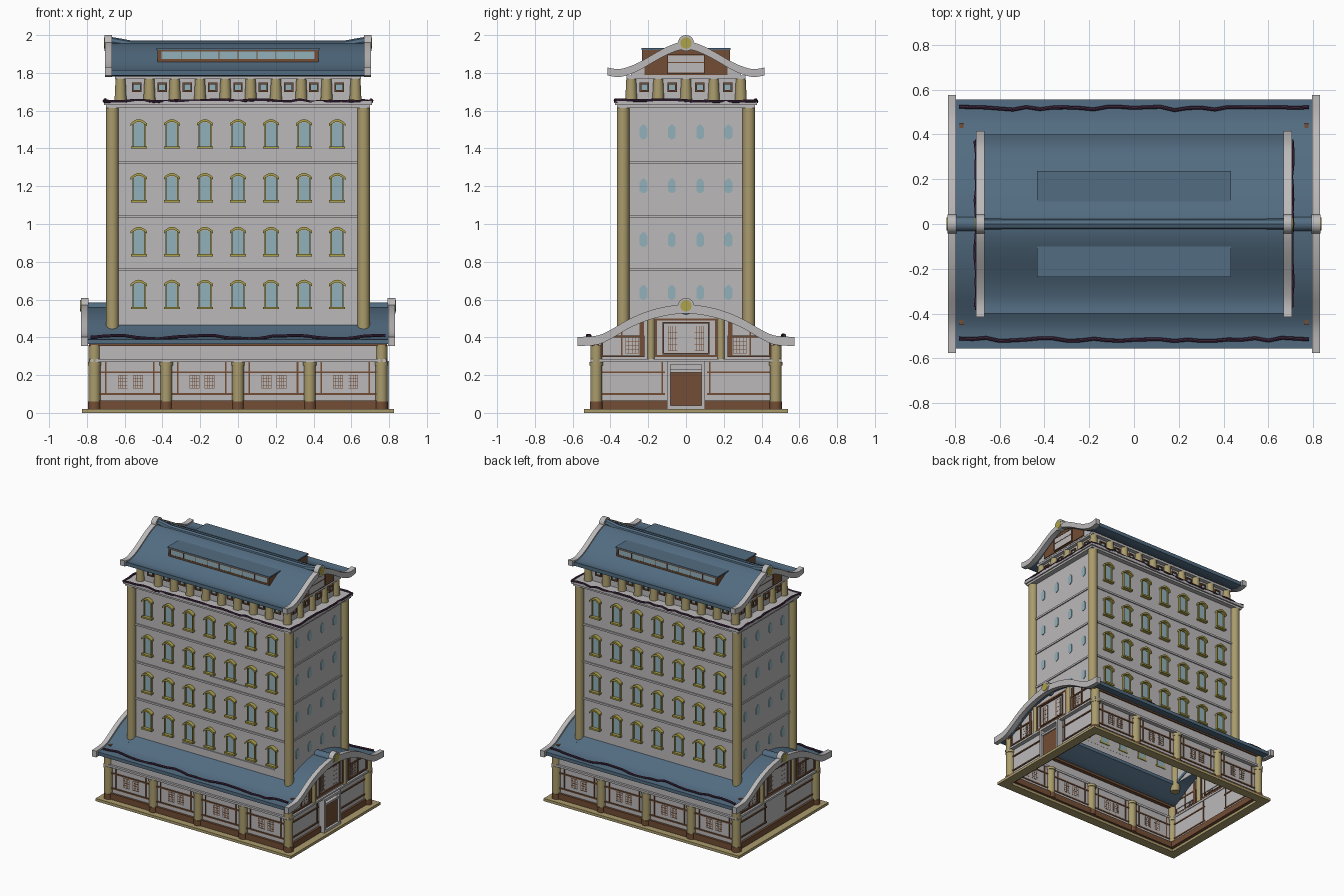
import bpy, bmesh, math, random
from mathutils import Matrix, Vector

if "Cube" in bpy.data.objects:
    bpy.data.objects.remove(bpy.data.objects["Cube"])

random.seed(4)

def mat(name, r, g, b):
    m = bpy.data.materials.new(name)
    m.diffuse_color = (r, g, b, 1)
    m.use_nodes = True
    m.node_tree.nodes["Principled BSDF"].inputs["Base Color"].default_value = m.diffuse_color
    return m

WHITE = mat("plaster white", 0.50, 0.485, 0.485)
BLUE = mat("roof blue", 0.085, 0.15, 0.22)
TAN = mat("column tan", 0.40, 0.33, 0.15)
BROWN = mat("timber brown", 0.17, 0.075, 0.035)
GOLD = mat("trim gold", 0.42, 0.36, 0.07)
GLASS = mat("window glass", 0.29, 0.44, 0.50)
PURPLE = mat("vine purple", 0.06, 0.025, 0.06)

def done(bm, name, m):
    bmesh.ops.recalc_face_normals(bm, faces=bm.faces)
    me = bpy.data.meshes.new(name)
    bm.to_mesh(me)
    bm.free()
    me.materials.append(m)
    bpy.context.collection.objects.link(bpy.data.objects.new(name, me))

def box(bm, x0, x1, y0, y1, z0, z1):
    M = Matrix.Translation(((x0 + x1) / 2, (y0 + y1) / 2, (z0 + z1) / 2)) @ \
        Matrix.Diagonal((abs(x1 - x0), abs(y1 - y0), abs(z1 - z0), 1))
    return bmesh.ops.create_cube(bm, size=1, matrix=M)["verts"]

def shell(bm, x, y, z0, z1):
    # four walls, open above and below
    vs = box(bm, -x, x, -y, y, z0, z1)
    fs = {f for v in vs for f in v.link_faces if len({round(w.co.z, 4) for w in f.verts}) == 1}
    bmesh.ops.delete(bm, geom=list(fs), context='FACES_ONLY')

def ring(bm, x, y, w, z0, z1):
    for s in (-1, 1):
        box(bm, -x, x, s * (y - w), s * y, z0, z1)
        box(bm, s * (x - w), s * x, -y + w, y - w, z0, z1)

def plate(bm, side, u0, u1, z0, z1, d0, d1):
    # box on a facade: u along the wall, d outwards
    s = 1 if side in "BR" else -1
    if side in "FB":
        box(bm, u0, u1, s * d0, s * d1, z0, z1)
    else:
        box(bm, s * d0, s * d1, u0, u1, z0, z1)

def frame(bm, side, u0, u1, z0, z1, w, d0, d1):
    plate(bm, side, u0, u1, z0, z0 + w, d0, d1)
    plate(bm, side, u0, u1, z1 - w, z1, d0, d1)
    plate(bm, side, u0, u0 + w, z0, z1, d0, d1)
    plate(bm, side, u1 - w, u1, z0, z1, d0, d1)

def cyl(bm, x, y, z0, z1, r, r2=None, n=20):
    bmesh.ops.create_cone(bm, cap_ends=True, segments=n, radius1=r, radius2=r2 or r,
                          depth=z1 - z0, matrix=Matrix.Translation((x, y, (z0 + z1) / 2)))

def disc(bm, x, z, r, d):
    bmesh.ops.create_cone(bm, cap_ends=True, segments=28, radius1=r, radius2=r, depth=d,
                          matrix=Matrix.Translation((x, 0, z)) @ Matrix.Rotation(math.pi / 2, 4, 'Y'))

def strip(bm, top, bot, axis, a, b):
    # solid between an upper and a lower line, extruded along an axis
    P = (lambda v, p: (v, p[0], p[1])) if axis == 'x' else (lambda v, p: (p[0], v, p[1]))
    rows = [[bm.verts.new(P(v, p)) for p in q] for v, q in ((a, top), (b, top), (b, bot), (a, bot))]
    for i in range(len(top) - 1):
        for j in range(4):
            k = (j + 1) % 4
            bm.faces.new((rows[j][i], rows[j][i + 1], rows[k][i + 1], rows[k][i]))
    for i in (0, -1):
        bm.faces.new([r[i] for r in rows])

def curve(pts):
    # smooth line through the half profile of a roof
    p = [Vector(q) for q in [(-pts[1][0], pts[1][1])] + pts + [pts[-1]]]
    out = []
    for i in range(1, len(p) - 2):
        for k in range(6):
            t = k / 6
            out.append(0.5 * (2 * p[i] + (p[i + 1] - p[i - 1]) * t
                       + (2 * p[i - 1] - 5 * p[i] + 4 * p[i + 1] - p[i + 2]) * t * t
                       + (3 * p[i] - p[i - 1] - 3 * p[i + 1] + p[i + 2]) * t ** 3))
    return out + [p[-2]]

def rz(prof, y):
    y = abs(y)
    for a, b in zip(prof, prof[1:]):
        if y <= b[0]:
            return a[1] + (b[1] - a[1]) * (y - a[0]) / max(b[0] - a[0], 1e-6)
    return prof[-1][1]

def roof(bm, prof, y0, y1, x0, x1, off, t, n=40, floor=None):
    ys = [y0 + (y1 - y0) * i / n for i in range(n + 1)]
    top = [(y, rz(prof, y) + off) for y in ys]
    strip(bm, top, [(y, z - t if floor is None else floor) for y, z in top], 'x', x0, x1)

def tube(name, pts, r, m):
    cu = bpy.data.curves.new(name, 'CURVE')
    cu.dimensions = '3D'
    cu.bevel_depth, cu.bevel_resolution, cu.use_fill_caps = r, 2, True
    sp = cu.splines.new('POLY')
    sp.points.add(len(pts) - 1)
    for p, q in zip(sp.points, pts):
        p.co = (*q, 1)
    cu.materials.append(m)
    ob = bpy.data.objects.new(name, cu)
    bpy.context.collection.objects.link(ob)
    bpy.ops.object.select_all(action='DESELECT')
    bpy.context.view_layer.objects.active = ob
    ob.select_set(True)
    bpy.ops.object.convert(target='MESH')

LOW = curve([(0, .56), (.1, .55), (.2, .525), (.3, .483), (.4, .425), (.47, .395), (.575, .388)])
TOP = curve([(0, 1.957), (.06, 1.945), (.14, 1.908), (.24, 1.85), (.31, 1.82), (.36, 1.81), (.415, 1.818)])
SIDES = (-1, 1)
B = bmesh.new

# base plate and ground floor walls
bm = B(); ring(bm, .825, .54, .07, 0, .02); done(bm, "base_plate", TAN)
bm = B(); shell(bm, .755, .475, .02, .29); shell(bm, .77, .488, .285, .37)
ring(bm, .785, .505, .035, .27, .285)
for s in SIDES:
    roof(bm, LOW, -.488, .488, s * .764, s * .77, -.02, 0, floor=.34)
done(bm, "ground_floor_walls", WHITE)

# ground floor columns
bm = B()
for sy in SIDES:
    for i in range(-2, 3):
        x, y = i * .38, sy * .475
        cyl(bm, x, y, .06, .36 if abs(i) == 2 else .27, .031)
        cyl(bm, x, y, .25, .27, .035)
    for sx in SIDES:
        cyl(bm, sx * .765, sy * .185, .285, .50, .02)
done(bm, "ground_floor_columns", TAN)

# timber: dado, rails, panel frames, lattice
bm = B()
def lattice(side, c, z0, z1, hw, d):
    for k in range(5):
        u = c - hw + 2 * hw * k / 4
        plate(bm, side, u - .0012, u + .0012, z0, z1, d, d + .003)
        z = z0 + (z1 - z0) * k / 4
        plate(bm, side, c - hw, c + hw, z - .0012, z + .0012, d, d + .003)
ring(bm, .77, .492, .04, .02, .065)
for sy in SIDES:
    box(bm, -.79, .79, sy * .46, sy * .498, .355, .372)
    for sx in SIDES:
        cyl(bm, sx * .76, sy * .475, .02, .06, .034)
    for i in (-1, 0, 1):
        cyl(bm, i * .38, sy * .475, .02, .06, .034)
for side in "FB":
    for i in range(4):
        c = -.57 + .38 * i
        plate(bm, side, c - .16, c + .16, .095, .105, .47, .482)
        plate(bm, side, c - .16, c + .16, .21, .22, .47, .482)
        for k in (-.13, .125):
            plate(bm, side, c + k - .004, c + k + .004, .1, .27, .47, .481)
        for k in SIDES:
            lattice(side, c + k * .04, .13, .2, .025, .474)
for side in "LR":
    for s in SIDES:
        a, b = sorted((s * .11, s * .45))
        plate(bm, side, a, b, .095, .105, .75, .762)
        plate(bm, side, a, b, .21, .22, .75, .762)
        plate(bm, side, s * .125 - .004, s * .125 + .004, .1, .27, .75, .761)
        a, b = sorted((s * .22, s * .45))
        frame(bm, side, a, b, .295, .41, .01, .76, .778)
        plate(bm, side, s * .235 - .012, s * .235 + .012, .295, .48, .76, .776)
        plate(bm, side, s * .34 - .004, s * .34 + .004, .295, .44, .76, .776)
        lattice(side, s * .285, .315, .40, .035, .768)
        lattice(side, s * .07, .33, .46, .025, .768)
    frame(bm, side, -.165, .165, .295, .50, .012, .76, .774)
    frame(bm, side, -.125, .125, .31, .48, .008, .76, .778)
done(bm, "timber_frames", BROWN)

# door on the right end
bm = B(); frame(bm, "R", -.1, .1, .02, .275, .018, .74, .80)
plate(bm, "R", -.1, .1, .215, .23, .75, .79); plate(bm, "R", -.09, .09, .02, .035, .75, .80)
done(bm, "door_frame", WHITE)
bm = B(); plate(bm, "R", -.083, .083, .035, .216, .75, .782); done(bm, "door", BROWN)

# lower roof: end pieces and eave strips round the tower
bm = B()
for s in SIDES:
    roof(bm, LOW, -.555, .555, s * .655, s * .80, 0, .025)
    roof(bm, LOW, s * .32, s * .555, -.656, .656, 0, .025, n=16)
    bmesh.ops.create_cone(bm, cap_ends=True, segments=20, radius1=.033, radius2=.033, depth=.13,
        matrix=Matrix.Translation((s * .73, 0, .552)) @ Matrix.Rotation(math.pi / 2, 4, 'Y'))
done(bm, "lower_roof", BLUE)

# upper roof, dormer tops and ridge
bm = B()
roof(bm, TOP, -.40, .40, -.67, .67, 0, .028)
for s in SIDES:
    box(bm, -.432, .432, s * .10, s * .236, 1.922, 1.931)
done(bm, "upper_roof", BLUE)
tube("upper_ridge", [(-.68, 0, 1.966), (-.64, 0, 1.960), (-.57, 0, 1.947),
                     (.57, 0, 1.947), (.64, 0, 1.960), (.68, 0, 1.966)], .025, BLUE)

# gable trims with round ornaments
bm = B(); gd = B()
for s in SIDES:
    roof(bm, LOW, -.575, .575, s * .795, s * .83, .014, .048)
    roof(bm, TOP, -.415, .415, s * .667, s * .705, .01, .042)
    for x, z in ((.8125, .567), (.686, 1.958)):
        disc(bm, s * x, z, .042, .04)
        disc(gd, s * (x + .0205), z, .03, .006)
done(bm, "gable_trims", WHITE)
done(gd, "gable_ornaments", GOLD)

# tower walls, floor bands, cornice and slim rails
bm = B()
shell(bm, .66, .33, .46, 1.63)
for z in (.76, 1.04, 1.325):
    ring(bm, .668, .338, .01, z - .008, z + .006)
box(bm, -.70, .70, -.365, .365, 1.615, 1.632)
box(bm, -.71, .71, -.375, .375, 1.63, 1.65)
box(bm, 0, .31, -.336, -.329, 1.09, 1.096)
box(bm, -.24, .54, -.336, -.329, .52, .526)
done(bm, "tower_walls", WHITE)
bm = B()
for sx in SIDES:
    for sy in SIDES:
        cyl(bm, sx * .665, sy * .333, .40, 1.615, .033, n=24)
done(bm, "tower_columns", TAN)

# tower windows
gl = B(); tr = B()
def arch(c, z, hw, h, n=8):
    return [(c - hw + 2 * hw * i / n, z + h * math.sin(math.pi * i / n)) for i in range(n + 1)]
for zc in (.625, .905, 1.19, 1.475):
    for s in SIDES:
        for i in range(-3, 4):
            x = i * .175
            strip(gl, arch(x, zc + .052, .03, .01), [(p[0], zc - .065) for p in arch(x, 0, .03, 0)],
                  'y', s * .326, s * .334)
            top = arch(x, zc + .058, .043, .022)
            strip(tr, top, [(p[0], p[1] - .014) for p in top], 'y', s * .325, s * .358)
            box(tr, x - .042, x + .042, s * .325, s * .358, zc - .076, zc - .064)
            for k in SIDES:
                box(tr, x + k * .031 - .003, x + k * .031 + .003, s * .325, s * .345, zc - .065, zc + .055)
        for y in (-.225, -.075, .075, .225):
            low = [(p[0], 2 * (zc - .015) - p[1]) for p in arch(y, zc - .015, .02, .012)]
            strip(gl, arch(y, zc + .032, .02, .02), low, 'x', s * .656, s * .664)
done(tr, "window_trims", GOLD)

# attic storey with small square windows and columns
bm = B(); shell(bm, .625, .285, 1.645, 1.78); box(bm, -.65, .65, -.315, .315, 1.768, 1.786)
for s in SIDES:
    roof(bm, TOP, -.29, .29, s * .645, s * .652, -.02, 0, floor=1.78)
    plate(bm, "LR"[s > 0], -.1, .1, 1.80, 1.895, .65, .666)
done(bm, "attic_walls", WHITE)
br = B(); co = B()
for side, n, gap, d in (("F", 4, .134, .285), ("B", 4, .134, .285), ("L", 1.5, .147, .625), ("R", 1.5, .147, .625)):
    for i in range(int(2 * n) + 1):
        u = (i - n) * gap
        frame(br, side, u - .025, u + .025, 1.70, 1.748, .009, d - .003, d + .012)
        plate(gl, side, u - .02, u + .02, 1.705, 1.743, d - .003, d + .004)
    for i in range(int(2 * n) + 2):
        u = (i - n - .5) * gap
        s = 1 if side in "BR" else -1
        x, y = (u, s * .29) if side in "FB" else (s * .622, u)
        if side in "FB" and i in (0, int(2 * n) + 1):
            x = math.copysign(.622, u)
        elif side in "LR" and i in (0, int(2 * n) + 1):
            continue
        cyl(co, x, y, 1.648, 1.77, .032, .026, 16)
done(co, "attic_columns", TAN)

# upper gable timber and dormer frames
for s in SIDES:
    roof(br, TOP, -.22, .22, s * .65, s * .659, -.03, 0, floor=1.79)
    side = "LR"[s > 0]
    plate(br, side, -.1, .1, 1.852, 1.857, .66, .668)
    frame(br, side, -.1, .1, 1.797, 1.898, .005, .66, .668)
    box(br, -.425, .425, s * .10, s * .226, 1.84, 1.923)
    fs = "FB"[s > 0]
    frame(br, fs, -.425, .425, 1.862, 1.925, .012, .222, .232)
    for i in range(1, 8):
        plate(br, fs, -.40 + i * .1 - .002, -.40 + i * .1 + .002, 1.87, 1.92, .222, .231)
    plate(gl, fs, -.405, .405, 1.874, 1.914, .222, .229)
done(br, "attic_timber", BROWN)
done(gl, "window_panes", GLASS)

# creeping vines on the lower eaves and round the cornice
def wob(a):
    return random.uniform(-a, a)
for s in SIDES:
    tube("eave_vine", [(-.78 + 1.56 * i / 26, s * (.515 + wob(.008)), .402 + .008 * math.sin(i * .8) + wob(.003))
                       for i in range(27)], .008, PURPLE)
    tube("cornice_vine", [(-.71 + 1.42 * i / 26, s * (.37 + wob(.005)), 1.652 + wob(.006))
                          for i in range(27)], .008, PURPLE)
    tube("cornice_end_vine", [(s * (.705 + wob(.004)), -.37 + .74 * i / 14, 1.652 + wob(.006))
                              for i in range(15)], .008, PURPLE)

bpy.ops.object.select_all(action='SELECT')
bpy.ops.object.shade_smooth_by_angle(angle=math.radians(35))
